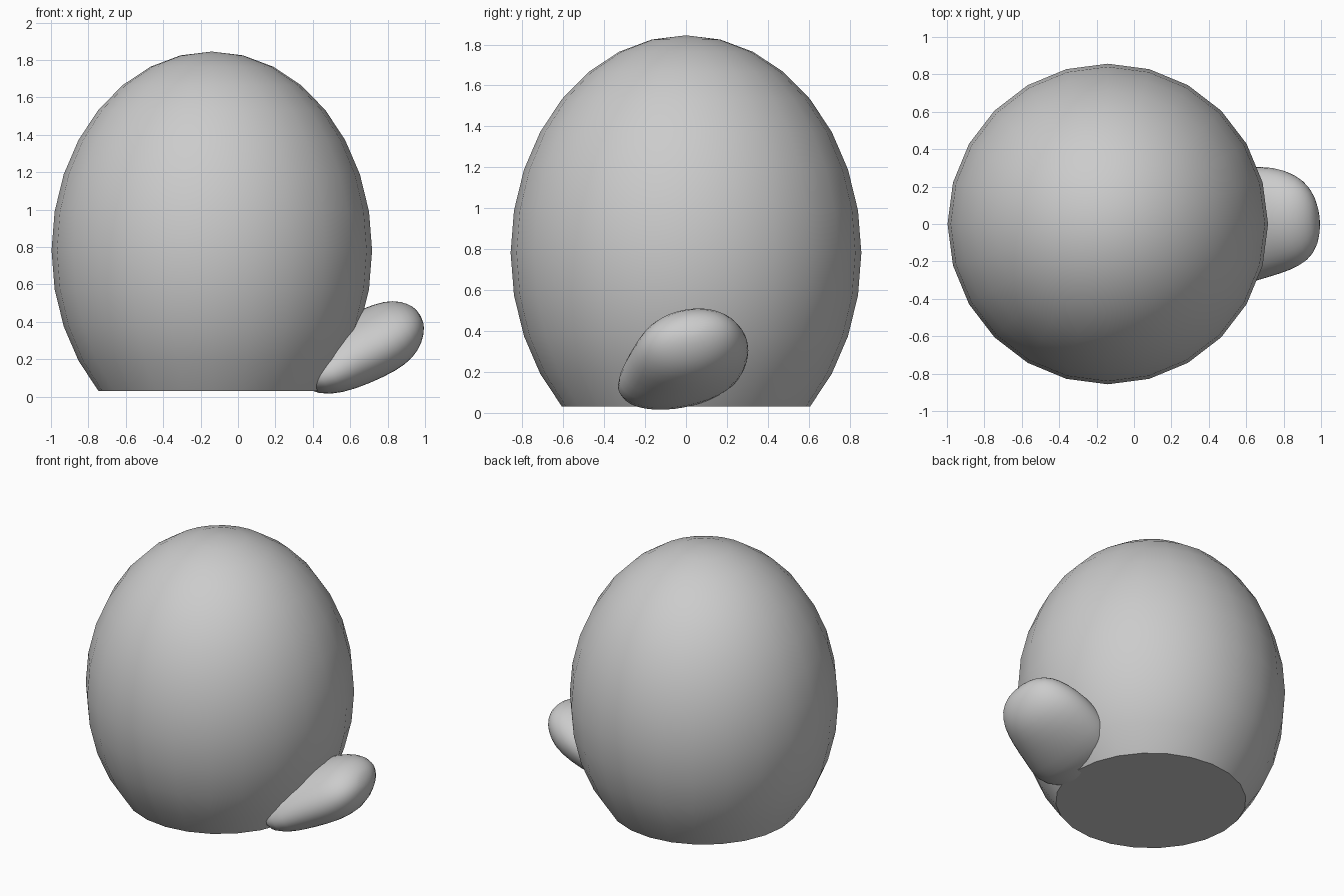
import bpy, bmesh
from math import sin, cos, pi, radians
from mathutils import Vector, Matrix

if "Cube" in bpy.data.objects:
    bpy.data.objects.remove(bpy.data.objects["Cube"])


def loft(name, rings, start=None, end=None):
    """Skin closed rings of points, closing each end with a fan or a flat cap."""
    bm = bmesh.new()
    loops = [[bm.verts.new(p) for p in r] for r in rings]
    n = len(loops[0])
    for a, b in zip(loops, loops[1:]):
        for i in range(n):
            j = (i + 1) % n
            bm.faces.new((a[i], a[j], b[j], b[i]))
    for loop, tip in ((loops[0], start), (loops[-1], end)):
        if tip is None:
            bm.faces.new(loop)
        else:
            v = bm.verts.new(tip)
            for i in range(n):
                bm.faces.new((loop[i], loop[(i + 1) % n], v))
    bmesh.ops.recalc_face_normals(bm, faces=bm.faces[:])
    mesh = bpy.data.meshes.new(name)
    bm.to_mesh(mesh)
    bm.free()
    obj = bpy.data.objects.new(name, mesh)
    bpy.context.collection.objects.link(obj)
    return obj


def smooth(obj, angle):
    bpy.ops.object.select_all(action='DESELECT')
    obj.select_set(True)
    bpy.context.view_layer.objects.active = obj
    bpy.ops.object.shade_smooth_by_angle(angle=radians(angle))


# Egg-shaped body: ellipsoid of 24 sides, cut flat at the base
CX, CZ, R, H, SIDES = -0.14, 0.782, 0.857, 1.063, 24
rings = []
for k in range(-4, 8):
    t = k * pi / 16
    r, z = R * cos(t), CZ + H * sin(t)
    rings.append([(CX + r * cos(2 * pi * i / SIDES), r * sin(2 * pi * i / SIDES), z)
                  for i in range(SIDES)])
body = loft("body", rings, end=(CX, 0, CZ + H))
smooth(body, 35)

# Upturned foot: rolled oval sections along a slanted axis
axis = Vector((0.89, 0, 0.46)).normalized()
roll = Matrix.Rotation(radians(12), 3, axis)
side = roll @ Vector((0, 1, 0))
up = axis.cross(side)
if side.z < 0:
    roll = Matrix.Rotation(radians(-12), 3, axis)
    side = roll @ Vector((0, 1, 0))
    up = axis.cross(side)
sections = [  # centre x, y, z, half width, half thickness
    (0.32, -0.04, 0.11, 0.13, 0.055),
    (0.37, -0.04, 0.12, 0.26, 0.115),
    (0.48, -0.035, 0.165, 0.325, 0.16),
    (0.62, 0.0, 0.245, 0.315, 0.19),
    (0.76, 0.02, 0.305, 0.295, 0.185),
    (0.86, 0.02, 0.36, 0.255, 0.17),
    (0.93, 0.02, 0.402, 0.20, 0.12),
    (0.97, 0.02, 0.425, 0.11, 0.06),
]
rings = [[Vector((x, y, z)) + side * w * cos(2 * pi * i / 20) + up * t * sin(2 * pi * i / 20)
          for i in range(20)] for x, y, z, w, t in sections]
foot = loft("foot", rings, start=(0.31, -0.04, 0.105), end=(0.98, 0.02, 0.43))
foot.modifiers.new("round", 'SUBSURF').levels = 1
foot.modifiers["round"].render_levels = 1
smooth(foot, 80)
